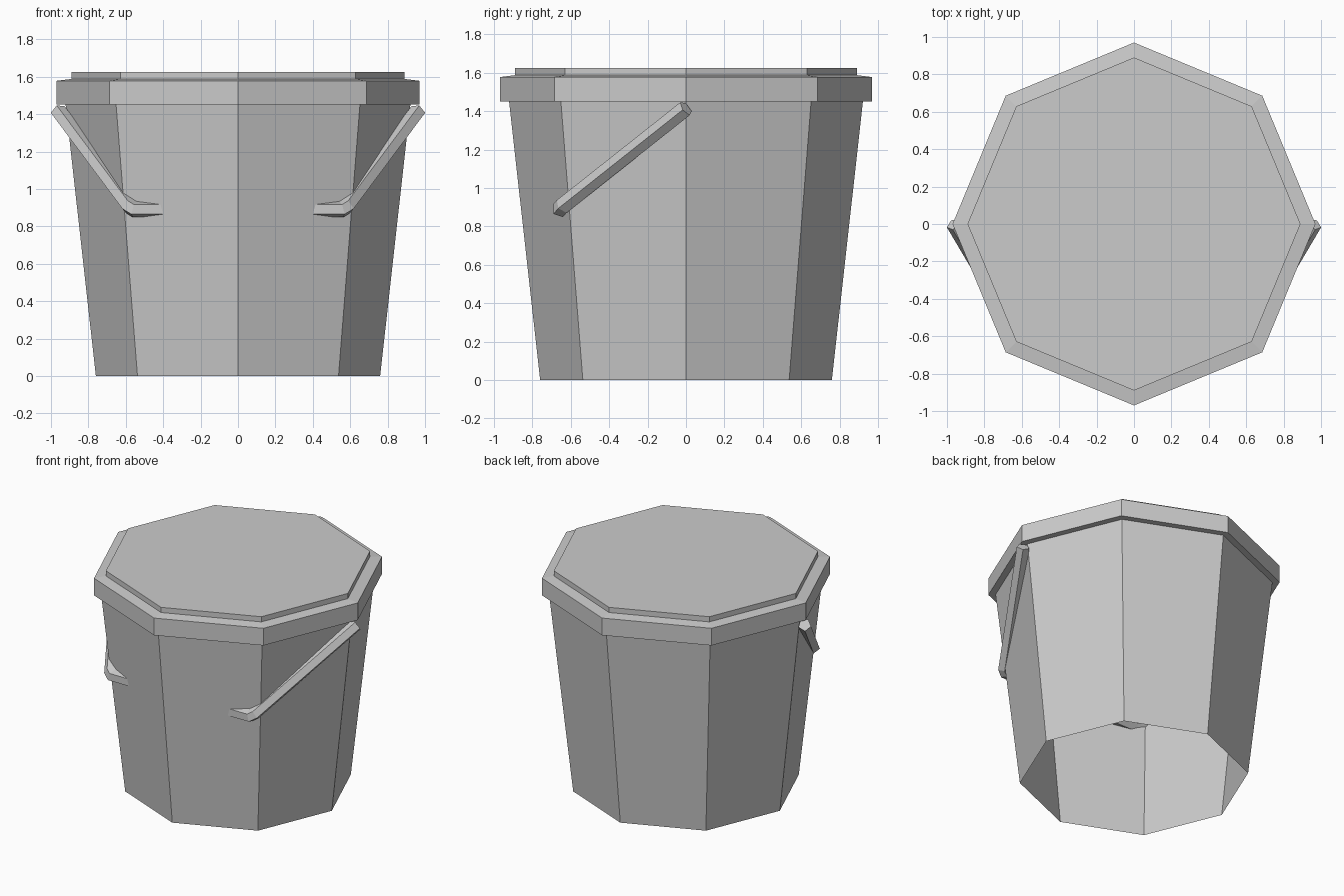
import bpy, bmesh
from math import cos, sin, pi
from mathutils import Vector

if "Cube" in bpy.data.objects:
    bpy.data.objects.remove(bpy.data.objects["Cube"])


def make_object(name, bm):
    bmesh.ops.recalc_face_normals(bm, faces=bm.faces)
    mesh = bpy.data.meshes.new(name)
    bm.to_mesh(mesh)
    bm.free()
    obj = bpy.data.objects.new(name, mesh)
    bpy.context.collection.objects.link(obj)
    return obj


def skin(bm, rings):
    """Join successive closed rings of points with quads; return the vertex rings."""
    rows = [[bm.verts.new(p) for p in ring] for ring in rings]
    n = len(rows[0])
    for a, b in zip(rows, rows[1:]):
        for i in range(n):
            j = (i + 1) % n
            bm.faces.new((a[i], a[j], b[j], b[i]))
    return rows


def octagon(r, z):
    return [(r * cos(k * pi / 4), r * sin(k * pi / 4), z) for k in range(8)]


# Tapered octagonal wall, open underneath
bm = bmesh.new()
skin(bm, [octagon(0.76, 0), octagon(0.922, 1.452)])
make_object("bucket_wall", bm)

# Stepped lid with overhanging rim
bm = bmesh.new()
lid_profile = [(0.922, 1.452), (0.97, 1.452), (0.97, 1.578), (0.89, 1.588), (0.89, 1.626)]
rows = skin(bm, [octagon(r, z) for r, z in lid_profile])
bm.faces.new(rows[-1])
make_object("lid", bm)

# Handle: five-sided bar swept along half a hoop with mitred bends, then mirrored
path = [Vector(p) for p in ((0, -0.655, 0.891), (0.555, -0.655, 0.891),
                            (0.583, -0.64, 0.908), (0.961, 0, 1.415))]
dirs = [(b - a).normalized() for a, b in zip(path, path[1:])]
ring = [path[0] + 0.044 * Vector((0, cos(k * 2 * pi / 5), sin(k * 2 * pi / 5))) for k in range(5)]
rings = [ring]
for i, d in enumerate(dirs):
    nxt = dirs[min(i + 1, len(dirs) - 1)]
    normal = (d + nxt).normalized()
    # slide each corner along the segment to the mitre plane
    ring = [p + d * ((path[i + 1] - p).dot(normal) / d.dot(normal)) for p in ring]
    rings.append(ring)
bm = bmesh.new()
rows = skin(bm, rings)
bm.faces.new(rows[-1])
handle = make_object("handle", bm)
mirror = handle.modifiers.new("mirror", 'MIRROR')
mirror.use_axis[0] = True
